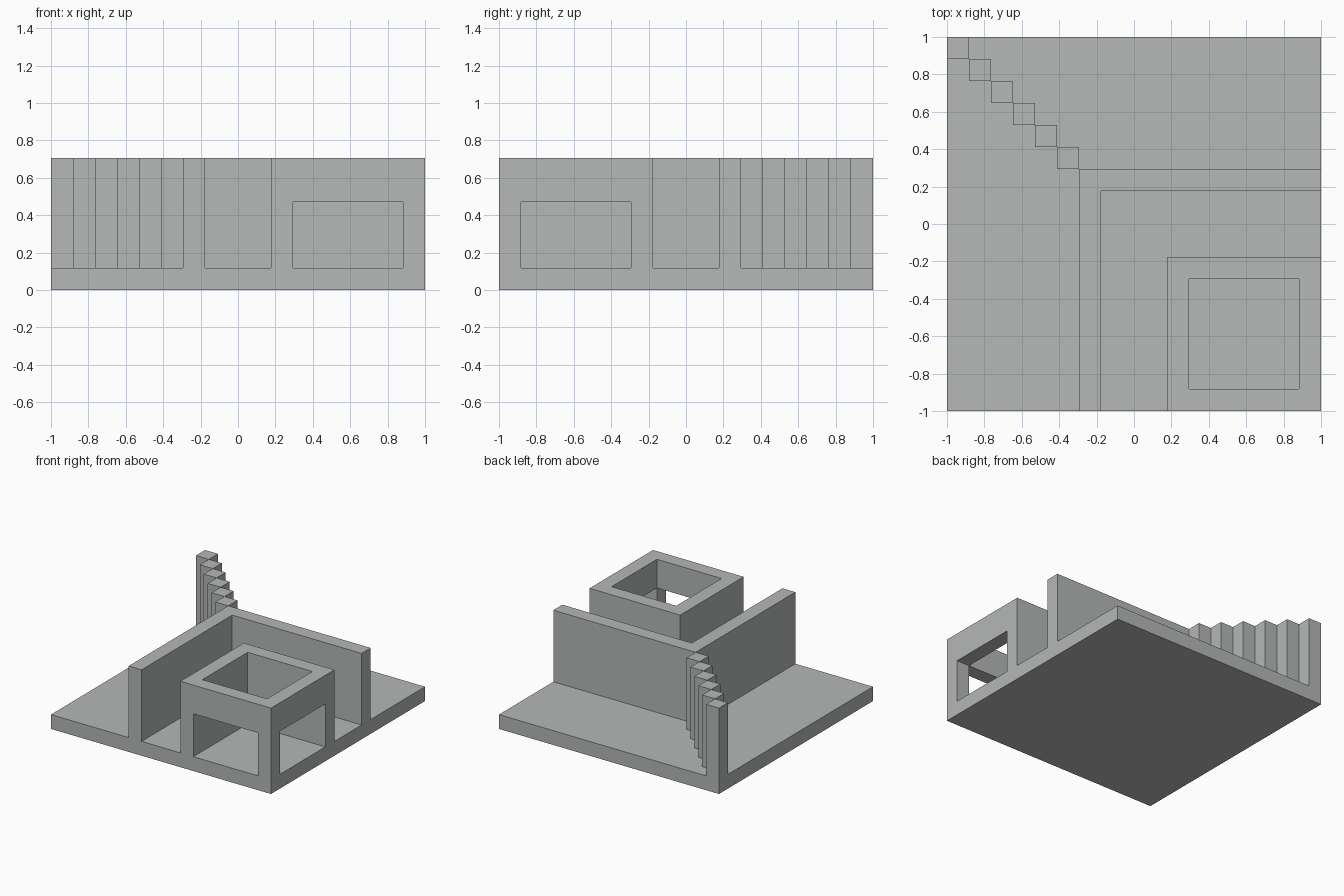
import bpy
import bmesh

N = 17            # modules along one side of the square base
U = 2 / N         # size of one module
TOP = 6           # height of all walls, in modules

cube = bpy.data.objects.get("Cube")
if cube:
    bpy.data.objects.remove(cube, do_unlink=True)

stone = bpy.data.materials.new("stone grey")
stone.use_nodes = True
colour = (0.46, 0.48, 0.47, 1)
stone.diffuse_color = colour
stone.node_tree.nodes["Principled BSDF"].inputs["Base Color"].default_value = colour


def prism(name, outline, bottom, top):
    """Extrude a plan outline, given in modules, between two heights."""
    bm = bmesh.new()
    verts = [bm.verts.new((x * U - 1, y * U - 1, bottom * U)) for x, y in outline]
    face = bm.faces.new(verts)
    out = bmesh.ops.extrude_face_region(bm, geom=[face])
    raised = [g for g in out["geom"] if isinstance(g, bmesh.types.BMVert)]
    bmesh.ops.translate(bm, verts=raised, vec=(0, 0, (top - bottom) * U))
    bmesh.ops.recalc_face_normals(bm, faces=bm.faces)
    mesh = bpy.data.meshes.new(name)
    bm.to_mesh(mesh)
    bm.free()
    mesh.materials.append(stone)
    obj = bpy.data.objects.new(name, mesh)
    bpy.context.collection.objects.link(obj)
    return obj


def square(x, y, size=1):
    return [(x, y), (x + size, y), (x + size, y + size), (x, y + size)]


def elbow(a):
    """One-module-thick L running from the front edge to the left edge."""
    b = N - a
    return [(a, 0), (a + 1, 0), (a + 1, b - 1), (N, b - 1), (N, b), (a, b)]


# Base slab
prism("base", square(0, 0, N), 0, 1)

# Long L-shaped wall
prism("outer_wall", elbow(6), 1, TOP)

# Open-topped tower: two solid walls, a corner post and a lintel over two openings
prism("tower_solid_walls", elbow(10), 1, TOP)
prism("tower_corner_post", square(N - 1, 0), 1, 4)
prism("tower_lintel",
      [(11, 0), (N, 0), (N, 6), (N - 1, 6), (N - 1, 1), (11, 1)], 4, TOP)

# Diagonal row of square pillars from the wall corner to the back corner
for i in range(6):
    prism(f"diagonal_pillar_{i + 1}", square(i, N - 1 - i), 1, TOP)
